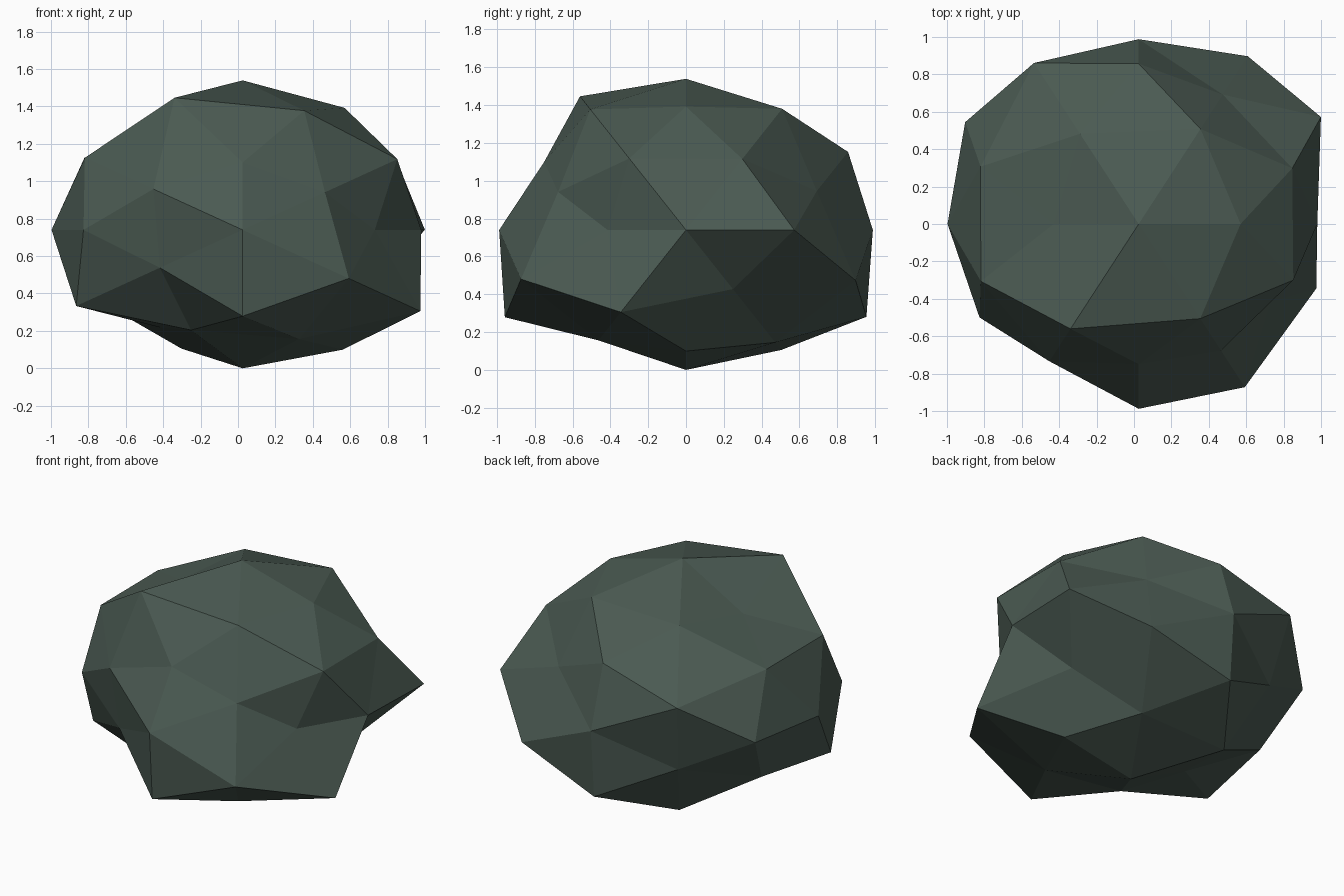
import bpy, bmesh

if "Cube" in bpy.data.objects:
    bpy.data.objects.remove(bpy.data.objects["Cube"])

# Low-poly boulder: a once-subdivided icosahedron (42 corners), each corner
# pushed in or out along its own direction, then squashed.
CENTRE = (0.025, 0.0, 0.74)
SQUASH = (1.0, 0.95, 0.74)

# Direction in the positive octant -> radii for its mirrored copies,
# in order + before - for x, then y, then z (zero axes are skipped).
RADII = {
    (1, 0, 0): (0.955, 1.022),
    (0, 1, 0): (1.04, 1.04),
    (0, 0, 1): (1.08, 1.0),
    (0.526, 0, 0.851): (1.036, 1.017, 0.865, 0.83),
    (0, 0.851, 0.526): (1.06, 1.18, 0.927, 1.185),
    (0.851, 0.526, 0): (1.145, 0.83, 1.09, 1.0),
    (0.309, 0.5, 0.809): (1.07, 0.993, 1.065, 0.975, 1.015, 1.06, 1.18, 0.895),
    (0.5, 0.809, 0.309): (0.9, 1.167, 0.88, 1.135, 1.12, 0.975, 0.955, 0.885),
    (0.809, 0.309, 0.5): (1.015, 0.845, 1.022, 1.174, 1.045, 0.985, 1.043, 1.1),
}


def signs(value):
    return (1, -1) if value else (1,)


bm = bmesh.new()
placed = []
for (x, y, z), radii in RADII.items():
    copies = [(x * i, y * j, z * k)
              for i in signs(x) for j in signs(y) for k in signs(z)]
    for direction, radius in zip(copies, radii):
        placed.append((bm.verts.new(direction), radius))

# The hull of the unit directions gives the 80 triangles
bmesh.ops.convex_hull(bm, input=bm.verts[:])
for vert, radius in placed:
    vert.co = [c + s * radius * d for c, s, d in zip(CENTRE, SQUASH, vert.co)]
bmesh.ops.recalc_face_normals(bm, faces=bm.faces[:])

mesh = bpy.data.meshes.new("boulder")
bm.to_mesh(mesh)
bm.free()

stone = bpy.data.materials.new("dark mossy stone")
stone.diffuse_color = (0.069, 0.102, 0.084, 1.0)
stone.use_nodes = True
stone.node_tree.nodes["Principled BSDF"].inputs["Base Color"].default_value = stone.diffuse_color
mesh.materials.append(stone)
boulder = bpy.data.objects.new("boulder", mesh)
bpy.context.collection.objects.link(boulder)
